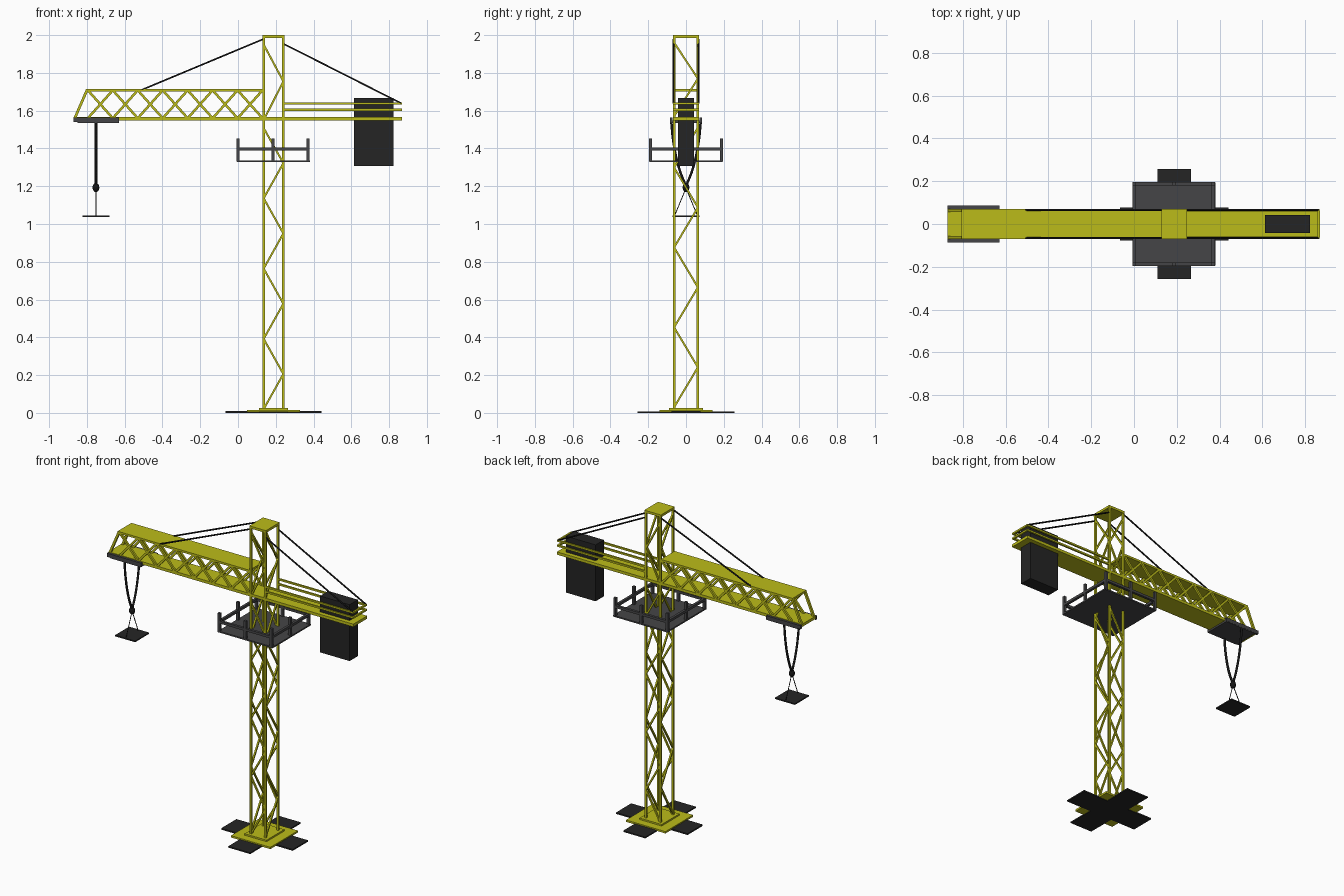
import bpy, bmesh
from mathutils import Vector, Matrix

if "Cube" in bpy.data.objects:
    bpy.data.objects.remove(bpy.data.objects["Cube"])


def material(name, rgb):
    m = bpy.data.materials.new(name)
    m.diffuse_color = (*rgb, 1)
    m.use_nodes = True
    m.node_tree.nodes["Principled BSDF"].inputs["Base Color"].default_value = m.diffuse_color
    return m


YELLOW = material("yellow_paint", (0.50, 0.50, 0.01))
DARK = material("dark_steel", (0.018, 0.018, 0.018))
GREY = material("grey_steel", (0.06, 0.06, 0.063))
BLACK = material("cable_black", (0.008, 0.008, 0.008))


def finish(name, bm, mat):
    me = bpy.data.meshes.new(name)
    bm.to_mesh(me)
    bm.free()
    me.materials.append(mat)
    ob = bpy.data.objects.new(name, me)
    bpy.context.collection.objects.link(ob)
    return ob


def add_box(bm, x, y, z):
    size = Matrix.Diagonal((x[1] - x[0], y[1] - y[0], z[1] - z[0], 1))
    mid = Matrix.Translation((sum(x) / 2, sum(y) / 2, sum(z) / 2))
    bmesh.ops.create_cube(bm, size=1, matrix=mid @ size)


def boxes(name, mat, *items):
    bm = bmesh.new()
    for it in items:
        add_box(bm, *it)
    return finish(name, bm, mat)


def bars(name, mat, pairs, w):
    """Square bars between pairs of points."""
    bm = bmesh.new()
    for a, b in pairs:
        a, b = Vector(a), Vector(b)
        d = b - a
        rot = d.to_track_quat('Z', 'Y').to_matrix().to_4x4()
        bmesh.ops.create_cube(bm, size=1, matrix=Matrix.Translation((a + b) / 2) @ rot
                              @ Matrix.Diagonal((w, w, d.length, 1)))
    return finish(name, bm, mat)


def cable(name, paths, r, smooth=False):
    cu = bpy.data.curves.new(name, 'CURVE')
    cu.dimensions = '3D'
    cu.bevel_depth = r
    cu.bevel_resolution = 1
    cu.use_fill_caps = True
    for pts in paths:
        if smooth:
            sp = cu.splines.new('BEZIER')
            sp.bezier_points.add(len(pts) - 1)
            for bp, p in zip(sp.bezier_points, pts):
                bp.co = p
                bp.handle_left_type = bp.handle_right_type = 'AUTO'
            sp.resolution_u = 6
        else:
            sp = cu.splines.new('POLY')
            sp.points.add(len(pts) - 1)
            for q, p in zip(sp.points, pts):
                q.co = (*p, 1)
    cu.materials.append(BLACK)
    ob = bpy.data.objects.new(name, cu)
    bpy.context.collection.objects.link(ob)


CX = 0.188            # mast centre
X0, X1 = 0.136, 0.240  # mast leg centres
Y = 0.063
SIDES = (-1, 1)

# Base: crossed feet, square plate, collar
boxes("base_feet", DARK,
      ((-0.065, 0.443), (-0.077, 0.077), (0, 0.009)),
      ((CX - 0.078, CX + 0.078), (-0.256, 0.256), (0, 0.0085)))
boxes("base_plate", YELLOW, ((0.048, 0.328), (-0.14, 0.14), (0.004, 0.016)))
boxes("base_collar", YELLOW, ((0.11, 0.266), (-0.09, 0.09), (0.014, 0.026)))

# Mast legs and cap
bars("mast_legs", YELLOW, [((x, s * Y, 0.01), (x, s * Y, 1.99))
                           for x in (X0, X1) for s in SIDES], 0.013)
boxes("mast_cap", YELLOW, ((0.129, 0.247), (-0.07, 0.07), (1.985, 2.0)))

# Zigzag lacing on all four mast faces
front_z = [0.02 + 0.186 * i for i in range(9)] + [1.57, 1.755, 1.95]
front_z[9:10] = []
side_z = [0.03 + 0.2115 * i for i in range(8)] + [1.775, 1.96]
lacing = []
for s in SIDES:
    fp = [((X0, X1)[i % 2], s * Y, z) for i, z in enumerate(front_z[:9] + [])]
    lacing += list(zip(fp, fp[1:]))
    up = [(X0, s * Y, 1.55), (X1, s * Y, 1.755), (X0, s * Y, 1.95)]
    lacing += list(zip(up, up[1:]))
for x in (X0, X1):
    sp = [(x, (-Y, Y)[i % 2], z) for i, z in enumerate(side_z[:8])]
    lacing += list(zip(sp, sp[1:]))
    up = [(x, -Y, 1.57), (x, Y, 1.77), (x, -Y, 1.96)]
    lacing += list(zip(up, up[1:]))
bars("mast_lacing", YELLOW, lacing, 0.010)

# Platform: floor, posts and rail
P0, P1, PY = 0.0, 0.376, 0.188
boxes("platform_floor", GREY, ((P0 - 0.005, P1 + 0.006), (-0.194, 0.194), (1.328, 1.337)))
corners = [(P0, -PY), (P1 - 0.006, -PY), (P1 - 0.006, PY), (P0, PY)]
rails, posts = [], []
for a, b in zip(corners, corners[1:] + corners[:1]):
    rails.append(((*a, 1.396), (*b, 1.396)))
    mid = ((a[0] + b[0]) / 2, (a[1] + b[1]) / 2)
    posts += [((*p, 1.33), (*p, 1.452)) for p in (a, mid)]
bars("platform_rails", GREY, rails, 0.016)
bars("platform_posts", GREY, posts, 0.016)

# Jib decks
boxes("jib_lower_deck", YELLOW, ((-0.872, 0.868), (-0.07, 0.07), (1.548, 1.566)))
boxes("jib_upper_deck", YELLOW, ((-0.806, 0.13), (-0.07, 0.07), (1.702, 1.715)))

# Jib side trusses and sloping end posts
n, xa, xb = 7, -0.795, 0.13
step = (xb - xa) / n
truss, ends = [], []
for s in SIDES:
    y = s * 0.063
    for i in range(n):
        l, r = xa + i * step, xa + (i + 1) * step
        truss += [((l, y, 1.56), (r, y, 1.708)), ((l, y, 1.708), (r, y, 1.56))]
    ends.append(((-0.866, y, 1.556), (-0.799, y, 1.71)))
bars("jib_truss", YELLOW, truss, 0.013)
bars("jib_end_posts", YELLOW, ends, 0.014)

# Counter jib guard rails
guard = []
for z in (1.605, 1.637):
    guard += [((0.24, s * 0.064, z), (0.868, s * 0.064, z)) for s in SIDES]
    guard.append(((0.863, -0.064, z), (0.863, 0.064, z)))
bars("counter_jib_rails", YELLOW, guard, 0.011)

boxes("counterweight", DARK, ((0.613, 0.822), (-0.042, 0.042), (1.306, 1.668)))

# Trolley: plate under the deck with side cheeks
boxes("trolley", GREY,
      ((-0.85, -0.63), (-0.085, 0.085), (1.536, 1.547)),
      *[((-0.872, -0.63), tuple(sorted((s * 0.071, s * 0.086))), (1.54, 1.563))
        for s in SIDES])

# Stay cables
cable("stay_cables", [p for s in SIDES for p in (
    [(0.132, s * 0.066, 1.978), (-0.51, s * 0.066, 1.71)],
    [(0.243, s * 0.066, 1.953), (0.862, s * 0.066, 1.64)])], 0.005)

# Hoist cables, hook block, slings and load tray
HX = -0.752
cable("hoist_cables", [[(HX, s * 0.078, 1.542), (HX, s * 0.066, 1.43),
                        (HX, s * 0.035, 1.29), (HX, 0, 1.2)] for s in SIDES], 0.0075, True)
bm = bmesh.new()
bmesh.ops.create_uvsphere(bm, u_segments=12, v_segments=8, radius=1,
                          matrix=Matrix.Translation((HX, 0, 1.193))
                          @ Matrix.Diagonal((0.018, 0.018, 0.024, 1)))
for f in bm.faces:
    f.smooth = True
finish("hook_block", bm, BLACK)
cable("load_slings", [[(HX, 0, 1.19), (HX, s * 0.062, 1.04)] for s in SIDES], 0.0025)
boxes("load_tray", DARK, ((HX - 0.071, HX + 0.071), (-0.071, 0.071), (1.036, 1.044)))
